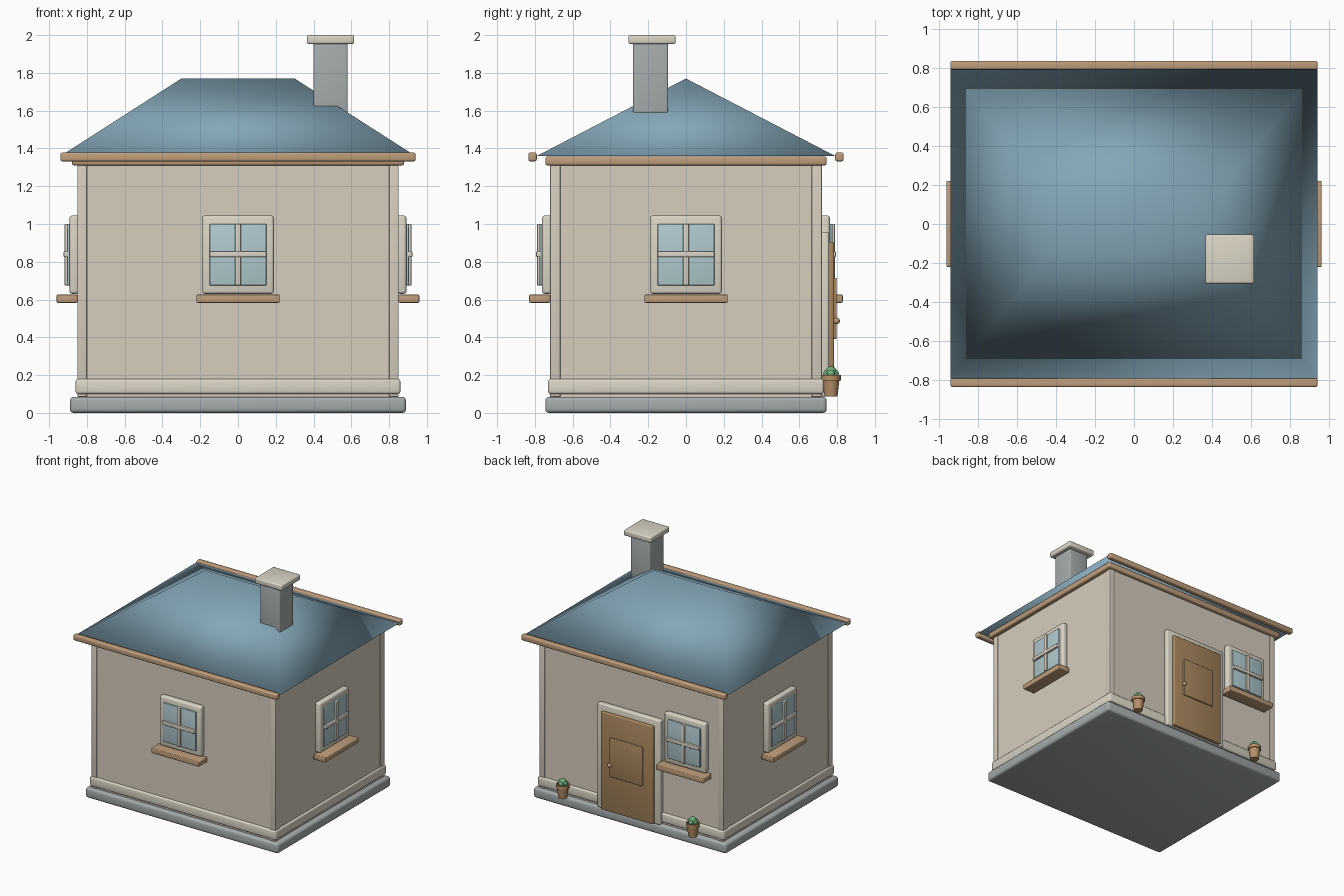
import bpy, bmesh
from math import pi, radians
from mathutils import Matrix, Vector

if "Cube" in bpy.data.objects:
    bpy.data.objects.remove(bpy.data.objects["Cube"])


def material(name, rgb):
    m = bpy.data.materials.new(name)
    m.diffuse_color = (*rgb, 1)
    m.use_nodes = True
    m.node_tree.nodes["Principled BSDF"].inputs["Base Color"].default_value = m.diffuse_color
    return m


WALL = material("plaster", (0.67, 0.61, 0.51))
TRIM = material("cream_trim", (0.71, 0.67, 0.56))
WOOD = material("wood", (0.52, 0.34, 0.20))
DOOR = material("door_wood", (0.39, 0.24, 0.11))
ROOF = material("roof_blue", (0.23, 0.38, 0.47))
GLASS = material("glass", (0.43, 0.59, 0.62))
STONE = material("stone", (0.38, 0.41, 0.41))
CLAY = material("clay", (0.47, 0.28, 0.14))
LEAF = material("leaf", (0.16, 0.42, 0.20))


def finish(name, bm, mat, matrix=Matrix(), angle=35):
    bmesh.ops.recalc_face_normals(bm, faces=bm.faces[:])
    mesh = bpy.data.meshes.new(name)
    for f in bm.faces:
        f.smooth = True
    bm.to_mesh(mesh)
    bm.free()
    if angle:
        mesh.set_sharp_from_angle(angle=radians(angle))
    mesh.materials.append(mat)
    ob = bpy.data.objects.new(name, mesh)
    ob.matrix_world = matrix
    bpy.context.collection.objects.link(ob)
    return ob


def box(name, lo, hi, mat, bevel=0.0, matrix=Matrix()):
    """Box between two corners with rounded edges."""
    lo, hi = Vector(lo), Vector(hi)
    bm = bmesh.new()
    bmesh.ops.create_cube(bm, size=1)
    for v in bm.verts:
        v.co = (lo + hi) / 2 + v.co * (hi - lo)
    if bevel:
        bmesh.ops.bevel(bm, geom=bm.edges[:], offset=bevel, segments=3,
                        profile=0.5, affect='EDGES')
    return finish(name, bm, mat, matrix)


def ring_box(name, x, y, z0, z1, mat, bevel=0.0):
    """Box centred on the vertical axis."""
    return box(name, (-x, -y, z0), (x, y, z1), mat, bevel)


def lathe(name, profile, mat, loc, steps=20):
    bm = bmesh.new()
    vs = [bm.verts.new((r, 0, z)) for r, z in profile]
    es = [bm.edges.new(p) for p in zip(vs, vs[1:])]
    bmesh.ops.spin(bm, geom=vs + es, cent=(0, 0, 0), axis=(0, 0, 1),
                   angle=2 * pi, steps=steps)
    bmesh.ops.remove_doubles(bm, verts=bm.verts[:], dist=1e-4)
    return finish(name, bm, mat, Matrix.Translation(loc))


def ball(name, r, loc, mat, scale=(1, 1, 1)):
    bm = bmesh.new()
    bmesh.ops.create_uvsphere(bm, u_segments=16, v_segments=10, radius=r)
    return finish(name, bm, mat,
                  Matrix.Translation(loc) @ Matrix.Diagonal((*scale, 1)), 60)


# Base, walls and trim bands
ring_box("foundation", 0.89, 0.745, 0.0, 0.085, STONE, 0.02)
ring_box("walls", 0.845, 0.715, 0.08, 1.35, WALL)
ring_box("skirting", 0.86, 0.73, 0.10, 0.18, TRIM, 0.014)
ring_box("eaves_trim", 0.88, 0.745, 1.31, 1.358, WOOD, 0.012)

# Corner posts
for sx in (-1, 1):
    for sy in (-1, 1):
        a, b = sorted((sx * 0.80, sx * 0.85)), sorted((sy * 0.665, sy * 0.72))
        box("corner_post", (a[0], b[0], 0.085), (a[1], b[1], 1.33), WALL, 0.004)

# Hip roof: eaves rectangle and ridge
bm = bmesh.new()
eave = [bm.verts.new((x, y, 1.36)) for x, y in
        ((-0.94, -0.79), (0.94, -0.79), (0.94, 0.79), (-0.94, 0.79))]
left, right = (bm.verts.new((x, 0, 1.77)) for x in (-0.30, 0.30))
a, b, c, d = eave
for face in ((a, b, right, left), (b, c, right), (c, d, left, right),
             (d, a, left), (d, c, b, a)):
    bm.faces.new(face)
finish("hip_roof", bm, ROOF, angle=0)

# Fascia beams along front and back eaves
for side, y in (("front", -0.8125), ("back", 0.8125)):
    box(side + "_fascia", (-0.94, y - 0.0225, 1.332), (0.94, y + 0.0225, 1.378),
        WOOD, 0.01)

# Chimney
box("chimney_shaft", (0.40, -0.28, 1.48), (0.58, -0.095, 1.97), STONE, 0.008)
box("chimney_cap", (0.365, -0.305, 1.953), (0.615, -0.055, 2.0), TRIM, 0.01)


def wall_frame(angle, dist, u=0.0):
    """Local space of a wall: x along it, -y outward."""
    return Matrix.Rotation(radians(angle), 4, 'Z') @ Matrix.Translation((u, -dist, 0))


def window(side, m):
    box(side + "_window_frame", (-0.19, -0.042, 0.63), (0.19, 0.01, 1.045), TRIM, 0.015, m)
    box(side + "_window_glass", (-0.15, -0.055, 0.675), (0.15, -0.02, 1.0), GLASS, 0.005, m)
    box(side + "_window_upright", (-0.015, -0.068, 0.675), (0.015, -0.04, 1.0), TRIM, 0.005, m)
    box(side + "_window_crossbar", (-0.15, -0.073, 0.825), (0.15, -0.04, 0.855), TRIM, 0.005, m)
    box(side + "_window_sill", (-0.22, -0.11, 0.583), (0.22, 0.0, 0.626), WOOD, 0.006, m)


# One window per wall, the back one beside the door
window("front", wall_frame(0, 0.72))
window("right", wall_frame(90, 0.85))
window("left", wall_frame(-90, 0.85))
window("back", wall_frame(180, 0.72, 0.52))

# Door in the middle of the back wall
m = wall_frame(180, 0.72)
box("door_frame", (-0.29, -0.038, 0.086), (0.29, 0.01, 0.957), TRIM, 0.012, m)
box("door", (-0.24, -0.064, 0.09), (0.24, -0.02, 0.905), DOOR, 0.008, m)
box("door_panel", (-0.15, -0.078, 0.39), (0.15, -0.05, 0.715), DOOR, 0.006, m)
ball("door_knob", 0.017, (0.147, 0.798, 0.487), WOOD)

# Potted plants on both sides of the door
for x in (-0.60, 0.60):
    y = 0.768
    lathe("plant_pot", [(0, 0.087), (0.034, 0.087), (0.044, 0.172), (0.052, 0.172),
                        (0.052, 0.2), (0.042, 0.2), (0.04, 0.19), (0, 0.19)],
          CLAY, (x, y, 0))
    ball("plant_crown", 0.03, (x, y, 0.217), LEAF)
    for dx, dy in ((1, 0), (-1, 0), (0, 1), (0, -1)):
        ball("plant_leaf", 0.02, (x + dx * 0.021, y + dy * 0.021, 0.209), LEAF)
